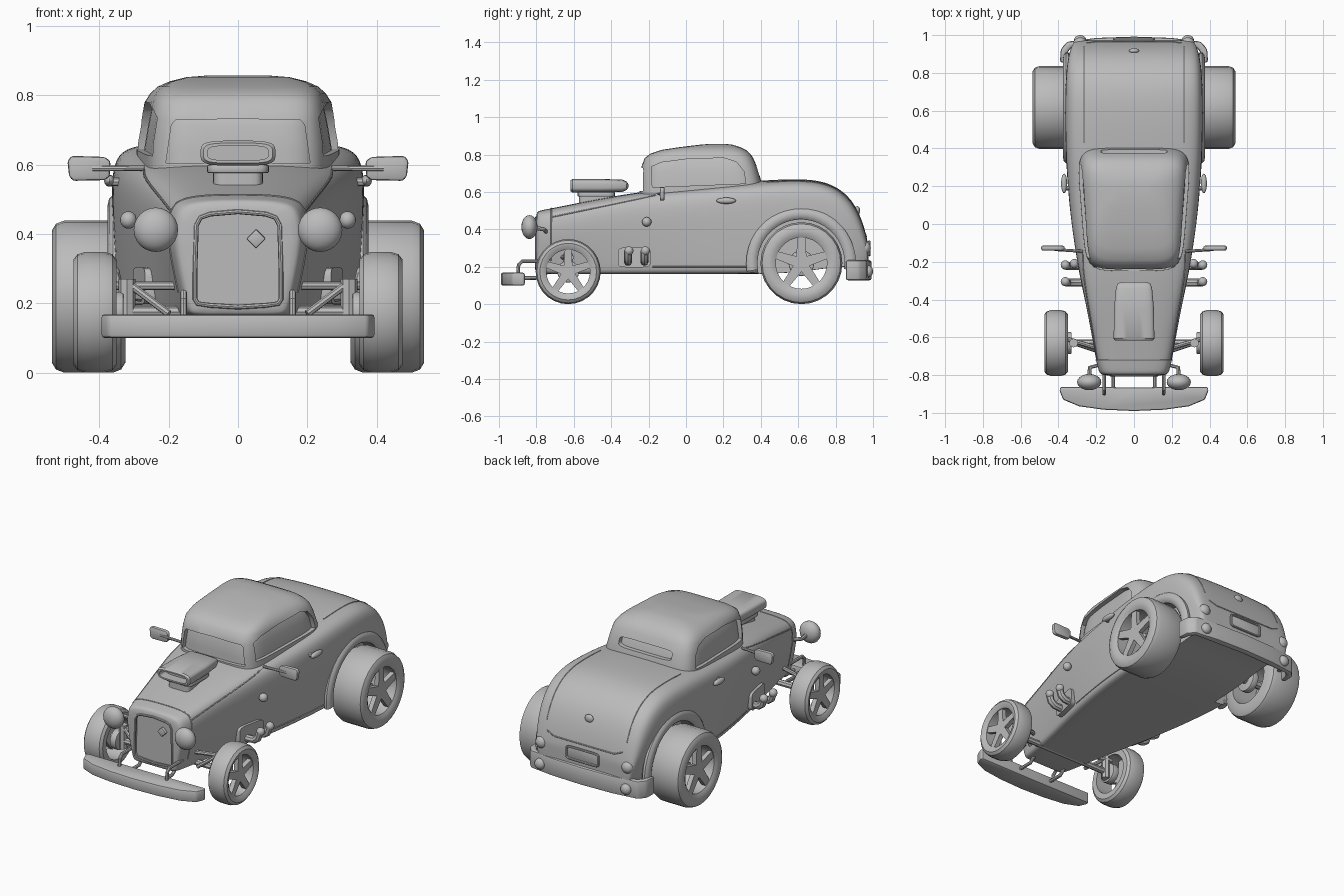
import bpy, bmesh
from math import sin, cos, pi, radians, copysign
from mathutils import Vector
from mathutils.bvhtree import BVHTree

if "Cube" in bpy.data.objects:
    bpy.data.objects.remove(bpy.data.objects["Cube"])

grey = bpy.data.materials.new("plain grey")
grey.use_nodes = True
grey.diffuse_color = (0.5, 0.5, 0.5, 1)
grey.node_tree.nodes["Principled BSDF"].inputs["Base Color"].default_value = (0.5, 0.5, 0.5, 1)
parts = []
SIDES = ((1, "left"), (-1, "right"))


# ---------- helpers ----------
def add(name, data):
    ob = bpy.data.objects.new(name, data)
    bpy.context.collection.objects.link(ob)
    data.materials.append(grey)
    parts.append(ob)
    return ob


def bake(ob):
    dg = bpy.context.evaluated_depsgraph_get()
    dg.update()
    ob.data = bpy.data.meshes.new_from_object(ob.evaluated_get(dg))
    ob.modifiers.clear()


def loft(name, rings, wrap=False, bevel=0, subsurf=0):
    bm = bmesh.new()
    vs = [[bm.verts.new(p) for p in r] for r in rings]
    n = len(rings[0])
    for i in range(len(vs) - (0 if wrap else 1)):
        a, b = vs[i], vs[(i + 1) % len(vs)]
        for j in range(n):
            k = (j + 1) % n
            bm.faces.new((a[j], a[k], b[k], b[j]))
    if not wrap:
        bm.faces.new(vs[0])
        bm.faces.new(vs[-1])
    bmesh.ops.recalc_face_normals(bm, faces=bm.faces)
    me = bpy.data.meshes.new(name)
    bm.to_mesh(me)
    bm.free()
    ob = add(name, me)
    if bevel:
        m = ob.modifiers.new("bevel", "BEVEL")
        m.width, m.segments = bevel, 2
    if subsurf:
        ob.modifiers.new("subsurf", "SUBSURF").levels = subsurf
    if bevel or subsurf:
        bake(ob)
    return ob


def prism(name, outline, axis, a, b, bevel=0):
    place = {"X": lambda u, v, t: (t, u, v), "Y": lambda u, v, t: (u, t, v),
             "Z": lambda u, v, t: (u, v, t)}[axis]
    return loft(name, [[place(u, v, t) for u, v in outline] for t in (a, b)], bevel=bevel)


def cut(ob, cutter):
    m = ob.modifiers.new("cut", "BOOLEAN")
    m.operation, m.object, m.solver = "DIFFERENCE", cutter, "EXACT"
    bake(ob)
    parts.remove(cutter)
    bpy.data.objects.remove(cutter)


def tube(name, pts, r, closed=False):
    cu = bpy.data.curves.new(name, "CURVE")
    cu.dimensions, cu.bevel_depth, cu.bevel_resolution = "3D", r, 2
    cu.use_fill_caps = True
    sp = cu.splines.new("POLY")
    sp.points.add(len(pts) - 1)
    for p, q in zip(sp.points, pts):
        p.co = (*q, 1)
    sp.use_cyclic_u = closed
    ob = add(name, cu)
    dg = bpy.context.evaluated_depsgraph_get()
    dg.update()
    me = bpy.data.meshes.new_from_object(ob.evaluated_get(dg))
    parts.remove(ob)
    bpy.data.objects.remove(ob)
    me.materials.clear()
    return add(name, me)


def ball(name, loc, size):
    bm = bmesh.new()
    bmesh.ops.create_uvsphere(bm, u_segments=20, v_segments=12, radius=1)
    bmesh.ops.scale(bm, vec=size, verts=bm.verts)
    bmesh.ops.translate(bm, vec=loc, verts=bm.verts)
    me = bpy.data.meshes.new(name)
    bm.to_mesh(me)
    bm.free()
    return add(name, me)


def oval(a, b, n=2, cx=0, cy=0, k=24):
    pw = lambda c: copysign(abs(c) ** (2 / n), c)
    return [(cx + a * pw(cos(2 * pi * (i + .5) / k)), cy + b * pw(sin(2 * pi * (i + .5) / k)))
            for i in range(k)]


def sym(half):
    return half + [(-x, y) for x, y in reversed(half) if abs(x) > 1e-6]


# ---------- body shell ----------
def section(y, wb, w, zb, zt):
    d = min(.12, .45 * (zt - zb))
    half = [(0, zt), (w * .45, zt - d * .01), (w * .8, zt - d * .09), (w * .95, zt - d * .3),
            (w, zt - d * .9), (w * .6 + wb * .4, (zt + zb) / 2 - d * .3), (wb, zb + .02),
            (wb - .01, zb), (wb * .5, zb), (0, zb)]
    return [(x, y, z) for x, z in sym(half)]


stations = [(-.805, .135, .168, .172, .485), (-.79, .148, .187, .165, .5), (-.74, .157, .203, .16, .508),
            (-.5, .2, .243, .16, .557), (-.24, .265, .3, .16, .603), (0, .31, .336, .16, .622),
            (.2, .335, .355, .16, .642), (.4, .35, .366, .16, .662), (.6, .352, .368, .17, .671),
            (.73, .35, .366, .19, .66), (.83, .343, .36, .2, .615), (.905, .33, .347, .2, .535),
            (.95, .312, .33, .2, .425), (.97, .3, .315, .2, .34), (.975, .28, .295, .21, .31)]
body = loft("body", [section(*s) for s in stations], subsurf=2)
skin = bmesh.new()
skin.from_mesh(body.data)
tree = BVHTree.FromBMesh(skin)
hit = lambda o, d: tree.ray_cast(Vector(o), Vector(d))[0]

# wheel arches and grille recess
for s, side in SIDES:
    cut(body, prism("arch_cutter", oval(.235, .235, 2, .615, .22, 32), "X", s * .27, s * .6))
grille = sym([(0, .464), (.08, .457), (.108, .447), (.12, .425), (.124, .3), (.124, .212), (.116, .199), (.08, .194), (0, .189)])
cut(body, prism("grille_cutter", grille, "Y", -.9, -.782))
tube("grille_frame", [(x, -.8, z) for x, z in grille], .007, True)
prism("grille_badge", [(.024, .386), (.052, .358), (.08, .386), (.052, .414)], "Y", -.8, -.775, .004)


# seams lying on the shell
def seam(name, hits):
    pts = [p for p in hits if p]
    if len(pts) > 1:
        tube(name, pts, .0035)


seam("radiator_shell_seam", [hit((2 * cos(a), -.72, .33 + 2 * sin(a)), (-cos(a), 0, -sin(a)))
                             for a in [radians(-30 + 6 * i) for i in range(41)]])
seam("boot_lid_lower_seam", [hit((x / 20, 2, .36 + .02 * (abs(x) == 5)), (0, -1, 0)) for x in range(-5, 6)])
for s, side in SIDES:
    seam(side + "_boot_lid_seam", [hit((s * .265, .43 + .03 * i, 2), (0, 0, -1)) for i in range(18)])
    seam(side + "_hood_seam", [hit((s * 2, -.72 + .02 * i, .465 + .0042 * i), (-s, 0, 0)) for i in range(29)])
    seam(side + "_sill_seam", [hit((s * 2, -.18 + .07 * i, .2), (-s, 0, 0)) for i in range(9)])
    # flared arch lip
    loft(side + "_arch_flare", [[(s * (.354 + .022 * cos(b)), .615 + (.263 + .032 * sin(b)) * cos(a),
                                  .22 + (.263 + .032 * sin(b)) * sin(a))
                                 for b in [2 * pi * j / 10 for j in range(10)]]
                                for a in [radians(-8 + 8.2 * i) for i in range(25)]])


# ---------- cabin with recessed windows ----------
def cabin(name, inset):
    levels = [(.56, -.25, .415, .3, 6), (.66, -.246, .402, .298, 6), (.73, -.24, .382, .287, 6),
              (.78, -.222, .36, .277, 6), (.805, -.19, .343, .262, 5.5), (.825, -.13, .32, .24, 5),
              (.84, -.03, .288, .205, 4.5), (.852, .07, .25, .155, 4), (.857, .13, .21, .09, 4)]
    rings = []
    for z, f, b, w, n in levels:
        f, b, w = f + inset, b - inset, w - inset
        pts = oval(w, (b - f) / 2, n, 0, (f + b) / 2, 48)
        rings.append([(x * (1 - .15 * (.32 - y) / .56), y, z - inset) for x, y in pts])
    return loft(name, rings)


roof = cabin("cabin", 0)
cabin("window_glass", .02)
door_window = [(-.18, .625), (-.185, .735), (-.13, .758), (0, .775), (.2, .782), (.27, .76), (.31, .71), (.32, .645)]
cut(roof, prism("side_window_cutter", door_window, "X", -.5, .5))
cut(roof, prism("windscreen_cutter", sym([(0, .732), (.18, .728), (.192, .715), (.208, .605), (0, .605)]), "Y", -.5, -.1))
cut(roof, prism("rear_window_cutter", oval(.175, .028, 6, 0, .715), "Y", .2, .6))

# ---------- hood intake ----------
scoop = loft("intake_scoop", [[(x, y, z) for x, z in oval(a, b, 4, 0, .633, 32)] for y, a, b in (
    (-.617, .1, .029), (-.607, .108, .036), (-.45, .106, .036), (-.34, .096, .033), (-.317, .088, .022), (-.307, .07, .008))])
cut(scoop, prism("scoop_cutter", oval(.088, .021, 4, 0, .633), "Y", -.7, -.56))
prism("intake_neck", oval(.072, .092, 6, 0, -.48), "Z", .5, .6)
prism("intake_flange", oval(.09, .1, 6, 0, -.48), "Z", .575, .6, .006)


# ---------- wheels ----------
def wheel(name, s, cy, x0, x1, R, ri):
    prof = [(x0, ri), (x0, .87 * R), (x0 + .012, .96 * R), (x0 + .035, R), (x1 - .035, R), (x1 - .012, .96 * R),
            (x1, .87 * R), (x1 - .002, ri + .02), (x1 - .014, ri)]
    loft(name + "_tyre", [[(s * x, cy + r * cos(a), R + r * sin(a)) for x, r in prof]
                          for a in [2 * pi * i / 28 for i in range(28)]], wrap=True)
    # five-armed star
    star = []
    for i in range(5):
        a = pi / 2 + 2 * pi * i / 5
        for u, v in ((ri + .004, -.15 * ri), (ri + .004, .15 * ri), (.27 * ri, .2 * ri)):
            star.append((cy + u * cos(a) - v * sin(a), R + u * sin(a) + v * cos(a)))
    prism(name + "_spokes", star, "X", s * (x1 - .045), s * (x1 - .018))
    prism(name + "_brake", oval(ri * .5, ri * .5, 2, cy, R), "X", s * (x0 - .02), s * (x0 + .02), .005)


def mirrored_parts(s, side):
    wheel(side + "_rear_wheel", s, .617, .325, .537, .219, .137)
    wheel(side + "_front_wheel", s, -.63, .35, .475, .174, .117)
    # front suspension
    tube(side + "_tie_rod", [(s * .32, -.63, .26), (s * .2, -.67, .17)], .011)
    tube(side + "_upper_arm", [(s * .35, -.61, .25), (s * .18, -.66, .25)], .012)
    tube(side + "_damper", [(s * .32, -.63, .13), (s * .32, -.63, .27)], .024)
    # lamps
    ball(side + "_headlight", (s * .237, -.837, .412), (.064, .043, .064))
    tube(side + "_headlight_bracket", [(s * .237, -.82, .41), (s * .235, -.76, .4), (s * .16, -.74, .38)], .011)
    ball(side + "_tail_light", (s * .285, .958, .3), (.036, .03, .036))
    ball(side + "_bumper_light", (s * .285, .975, .175), (.032, .025, .032))
    ball(side + "_cowl_light", (s * .316, -.21, .44), (.024, .025, .025))
    # mirror and door handle
    head = [(.37, .565), (.385, .555), (.475, .553), (.487, .565), (.492, .61), (.48, .625), (.385, .622), (.368, .61)]
    prism(side + "_mirror", [(s * x, z) for x, z in head], "Y", -.14, -.115, .007)
    tube(side + "_mirror_arm", [(s * .27, -.145, .59), (s * .42, -.135, .588)], .008)
    ball(side + "_door_handle", (s * .37, .215, .553), (.016, .052, .017))
    tube(side + "_handle_post", [(s * .33, .19, .55), (s * .368, .19, .55)], .012)
    # side exhausts on a plate that follows the flank
    plate = oval(.088, .053, 6, -.277, .25)
    loft(side + "_exhaust_plate", [[(s * (x + .2 * (y + .277)), y, z) for y, z in plate] for x in (.25, .286)])
    for y in (-.31, -.222):
        tube(side + "_exhaust_pipe", [(s * .26, y, .225), (s * .325, y, .228), (s * .35, y, .245), (s * .362, y, .285)], .021)
        ball(side + "_exhaust_tip", (s * .364, y + .005, .285), (.024, .024, .024))
    # bumper supports
    tube(side + "_bumper_post", [(s * .157, -.9, .13), (s * .157, -.895, .21), (s * .157, -.875, .23),
                                 (s * .157, -.74, .23)], .01)
    tube(side + "_bumper_strut", [(s * .11, -.88, .14), (s * .11, -.78, .14), (s * .11, -.73, .18)], .01)


for s, side in SIDES:
    mirrored_parts(s, side)
tube("front_axle", [(-.36, -.63, .174), (.36, -.63, .174)], .018)
tube("rear_axle", [(-.45, .617, .219), (.45, .617, .219)], .025)

# ---------- bumpers and rear plate ----------
prism("front_bumper", sym([(0, -.99), (.16, -.983), (.29, -.965), (.375, -.93), (.395, -.88), (.39, -.862), (0, -.865)]),
      "Z", .1, .168, .014)
prism("rear_bumper", sym([(0, .992), (.2, .985), (.355, .965), (.388, .925), (.392, .855), (.362, .855),
                          (.352, .91), (.33, .935), (0, .95)]), "Z", .127, .235, .012)
prism("number_plate", oval(.105, .036, 8, 0, .298), "Y", .93, .98, .004)
tube("number_plate_frame", [(x, .98, z) for x, z in oval(.105, .036, 8, 0, .298)], .007, True)
ball("boot_badge", hit((0, 2, .5), (0, -1, 0)), (.028, .014, .024))

# ---------- shading ----------
bpy.ops.object.select_all(action="DESELECT")
for ob in parts:
    if not ob.data.materials:
        ob.data.materials.append(grey)
    ob.select_set(True)
bpy.context.view_layer.objects.active = body
bpy.ops.object.shade_smooth_by_angle(angle=radians(35))
